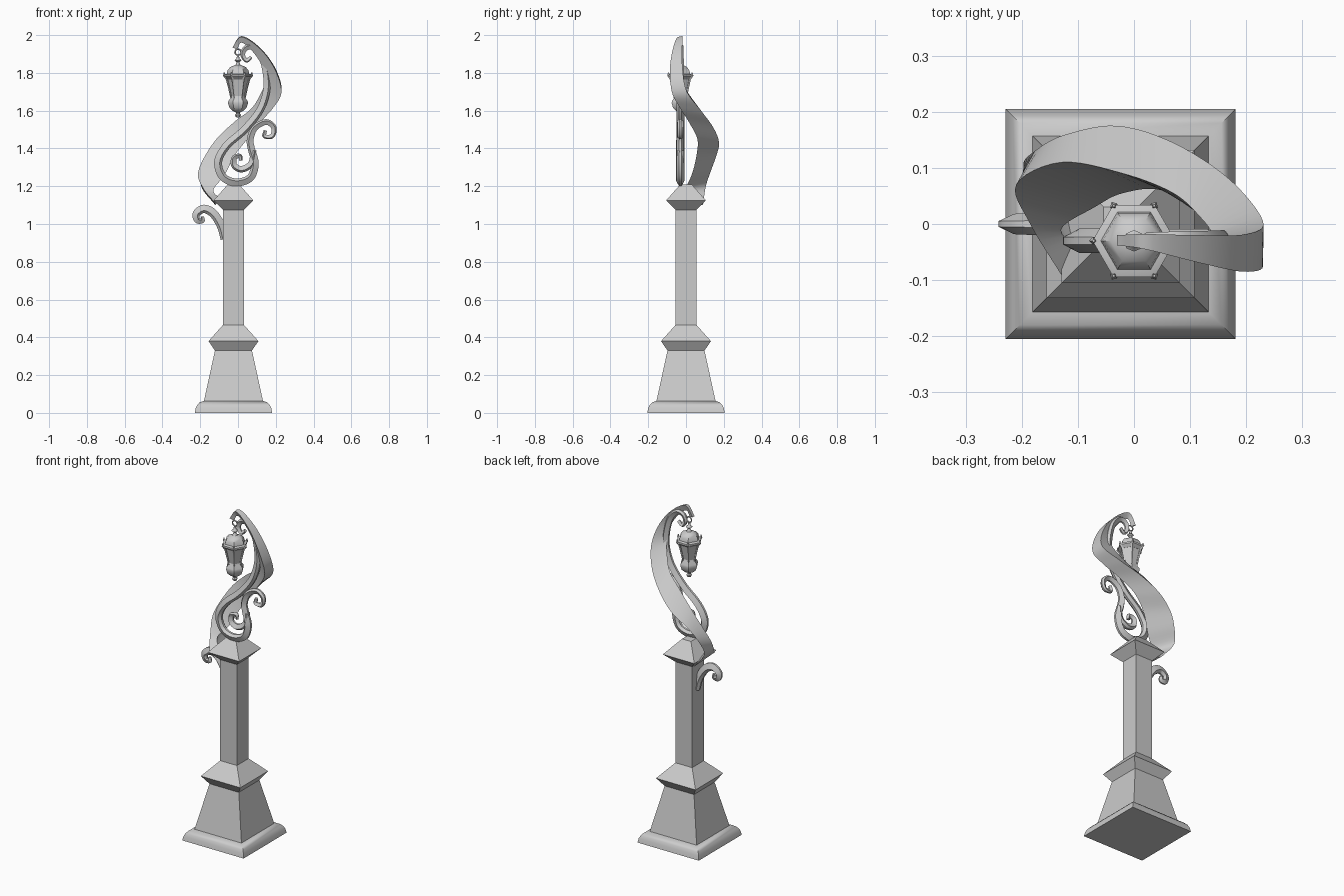
import bpy, bmesh, math
from mathutils import Vector


def loft(name, sections, angle=30):
    """Skin closed rings of equal size, capping both ends."""
    bm = bmesh.new()
    rings = [[bm.verts.new(p) for p in s] for s in sections]
    n = len(rings[0])
    for a, b in zip(rings, rings[1:]):
        for i in range(n):
            j = (i + 1) % n
            bm.faces.new((a[i], a[j], b[j], b[i]))
    bm.faces.new(rings[0][::-1])
    bm.faces.new(rings[-1])
    bmesh.ops.recalc_face_normals(bm, faces=bm.faces)
    me = bpy.data.meshes.new(name)
    bm.to_mesh(me)
    bm.free()
    ob = bpy.data.objects.new(name, me)
    bpy.context.collection.objects.link(ob)
    bpy.ops.object.select_all(action='DESELECT')
    ob.select_set(True)
    bpy.context.view_layer.objects.active = ob
    bpy.ops.object.shade_smooth_by_angle(angle=math.radians(angle))
    return ob


def spline(pts, steps):
    """Catmull-Rom curve through the points."""
    p = [Vector(q) for q in pts]
    p = [2 * p[0] - p[1]] + p + [2 * p[-1] - p[-2]]
    out = []
    for i in range(1, len(p) - 2):
        a, b, c, d = p[i - 1:i + 3]
        for k in range(steps):
            t = k / steps
            out.append(0.5 * (2 * b + (c - a) * t + (2 * a - 5 * b + 4 * c - d) * t * t
                              + (3 * b - a - 3 * c + d) * t ** 3))
    return out + [p[-2]]


def ring(cx, cy, z, r, sides, turn=0.0):
    return [(cx + r * math.cos(turn + i * math.tau / sides),
             cy + r * math.sin(turn + i * math.tau / sides), z) for i in range(sides)]


def square_part(name, profile):
    """Profile of (half width, height) on the square post axis."""
    return loft(name, [ring(-0.024, 0, z, h * math.sqrt(2), 4, math.pi / 4) for h, z in profile])


def lamp_part(name, profile, sides=6, angle=30):
    return loft(name, [ring(0, -0.03, z, r, sides) for r, z in profile], angle)


def scroll(name, path, thin, thick, depth, y, start=0.0):
    """Ridged tapering strand following an (x, z) path in a plane of constant y."""
    c = spline([(x, y, z) for x, z in path], 6)
    secs = []
    for i, p in enumerate(c):
        d = (c[min(i + 1, len(c) - 1)] - c[max(i - 1, 0)]).normalized()
        n = Vector((-d.z, 0, d.x))
        t = start + (1 - start) * i / (len(c) - 1)
        k = max(0.0, math.sin(math.pi * t))
        w = thin + (thick - thin) * k
        e = Vector((0, depth * (0.5 + 0.5 * k), 0))
        secs.append([p + n * w + e * 0.3, p + n * w * 0.4 + e, p - n * w + e * 0.3,
                     p - n * w - e * 0.3, p + n * w * 0.4 - e, p + n * w - e * 0.3])
    return loft(name, secs, 35)


# Square post
square_part("plinth_moulding", [(0.205, 0), (0.2, 0.025), (0.192, 0.042), (0.18, 0.055), (0.16, 0.062)])
square_part("tapered_base", [(0.157, 0.06), (0.098, 0.33)])
square_part("base_collar", [(0.098, 0.33), (0.132, 0.38), (0.056, 0.465)])
square_part("shaft", [(0.056, 0.46), (0.056, 1.08)])
square_part("post_cap", [(0.056, 1.075), (0.105, 1.125), (0.03, 1.21)])

# Spiralling main arm: three edge rails skinned as a triangular section
outer = [(-0.12, 0.09, 1.10), (-0.195, 0.105, 1.20), (-0.17, 0.135, 1.29), (-0.12, 0.16, 1.36),
         (-0.03, 0.175, 1.43), (0.07, 0.145, 1.51), (0.17, 0.08, 1.60), (0.23, 0.005, 1.70),
         (0.2, -0.018, 1.82), (0.12, -0.02, 1.93), (0.02, -0.018, 1.995), (-0.03, -0.02, 1.935)]
upper = [(-0.13, -0.09, 1.12), (-0.185, 0.0, 1.19), (-0.21, 0.07, 1.28), (-0.13, 0.11, 1.43),
         (-0.02, 0.09, 1.54), (0.07, 0.055, 1.61), (0.12, 0.01, 1.69), (0.14, -0.02, 1.75),
         (0.13, -0.035, 1.83), (0.08, -0.035, 1.91), (0.02, -0.03, 1.96), (-0.005, -0.03, 1.925)]
inner = [(-0.09, -0.05, 1.13), (-0.13, -0.01, 1.18), (-0.07, 0.03, 1.26), (-0.02, 0.055, 1.36),
         (0.05, 0.06, 1.45), (0.12, 0.015, 1.54), (0.19, -0.035, 1.62), (0.23, -0.075, 1.70),
         (0.195, -0.085, 1.82), (0.12, -0.07, 1.925), (0.02, -0.045, 1.99), (-0.03, -0.038, 1.935)]
loft("spiral_arm", list(zip(*(spline(r, 6) for r in (outer, upper, inner)))), 40)

# Thin scrollwork in front of the arm
scroll("long_scroll", [(0.07, 1.885), (0.045, 1.865), (0.025, 1.895), (0.04, 1.93), (0.08, 1.935),
                       (0.125, 1.885), (0.15, 1.79), (0.15, 1.70), (0.115, 1.6), (0.035, 1.5),
                       (-0.06, 1.415), (-0.105, 1.33), (-0.08, 1.25), (-0.01, 1.22), (0.065, 1.245),
                       (0.09, 1.32), (0.07, 1.4), (0.065, 1.45), (0.09, 1.51), (0.15, 1.54),
                       (0.19, 1.51), (0.18, 1.465), (0.14, 1.465), (0.145, 1.495)],
       0.009, 0.021, 0.022, -0.03)
scroll("inner_curl", [(0.082, 1.39), (0.07, 1.32), (0.02, 1.29), (-0.02, 1.31), (-0.02, 1.35),
                      (0.01, 1.36), (0.015, 1.335)], 0.008, 0.017, 0.02, -0.03, 0.3)
scroll("shaft_curl", [(-0.072, 0.92), (-0.09, 0.99), (-0.13, 1.055), (-0.18, 1.08), (-0.22, 1.055),
                      (-0.215, 1.02), (-0.188, 1.018), (-0.188, 1.04)], 0.007, 0.023, 0.02, 0, 0.3)

# Hanging six-sided lantern
lamp_part("lantern_glass", [(0.033, 1.67), (0.056, 1.77)])
lamp_part("lantern_rim", [(0.056, 1.765), (0.074, 1.78), (0.074, 1.79), (0.06, 1.795)])
lamp_part("lantern_roof", [(0.06, 1.79), (0.056, 1.812), (0.042, 1.83), (0.02, 1.84), (0.01, 1.842)])
lamp_part("lantern_finial", [(0.018, 1.838), (0.008, 1.85), (0.008, 1.858), (0.019, 1.866),
                             (0.008, 1.876), (0.005, 1.895)], 8, 40)
lamp_part("lantern_bowl", [(0.034, 1.685), (0.036, 1.67), (0.051, 1.652), (0.053, 1.64), (0.045, 1.615),
                           (0.025, 1.597), (0.01, 1.59), (0.009, 1.584), (0.016, 1.577),
                           (0.012, 1.567), (0.004, 1.563)], 6, 40)
for i in range(6):
    a = i * math.tau / 6
    path = [(0.036, 1.665, 0.004), (0.044, 1.71, 0.006), (0.057, 1.765, 0.007),
            (0.073, 1.785, 0.007), (0.072, 1.803, 0.003)]
    loft("lantern_post", [ring(r * math.cos(a), -0.03 + r * math.sin(a), z, w, 4, a)
                          for r, z, w in path])

# Ring joining lantern and hook
bpy.ops.mesh.primitive_torus_add(location=(0, -0.03, 1.91), rotation=(math.pi / 2, 0, 0),
                                 major_radius=0.016, minor_radius=0.004,
                                 major_segments=16, minor_segments=6)
bpy.context.object.name = "hanging_ring"
bpy.ops.object.shade_smooth_by_angle()
